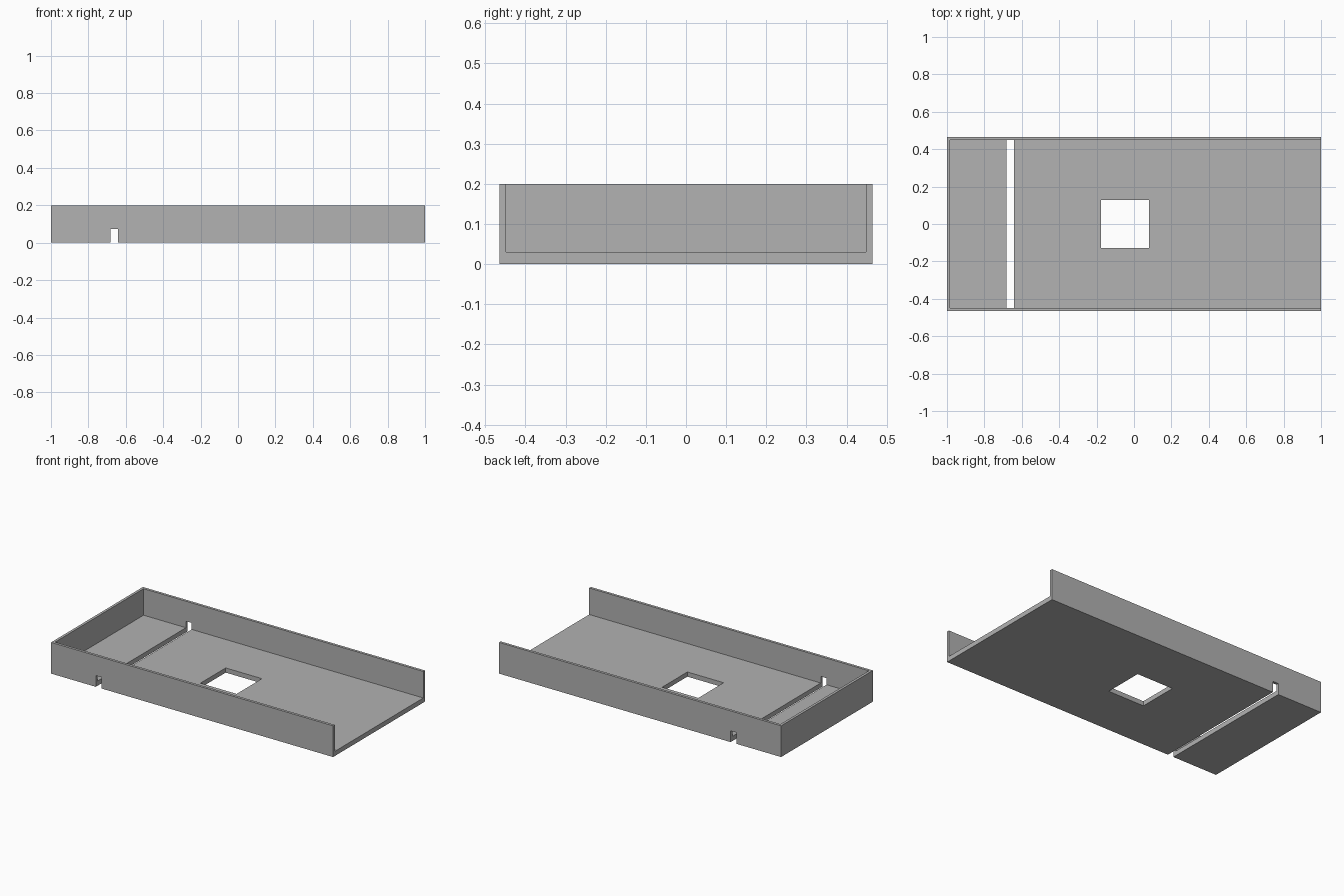
import bpy

cube = bpy.data.objects.get("Cube")
if cube:
    bpy.data.objects.remove(cube, do_unlink=True)

LENGTH, WIDTH, HEIGHT = 2.0, 0.93, 0.2
WALL, FLOOR = 0.017, 0.03

grey = bpy.data.materials.new("plain_grey")
grey.use_nodes = True
colour = (0.445, 0.445, 0.445, 1)
grey.diffuse_color = colour
grey.node_tree.nodes["Principled BSDF"].inputs["Base Color"].default_value = colour


def box(name, x, y, z):
    """Box spanning the given (low, high) ranges."""
    spans = (x, y, z)
    bpy.ops.mesh.primitive_cube_add(size=1, location=[sum(s) / 2 for s in spans])
    ob = bpy.context.object
    ob.name = name
    ob.scale = [s[1] - s[0] for s in spans]
    bpy.ops.object.transform_apply(location=True, rotation=False, scale=True)
    ob.data.materials.append(grey)
    return ob


def cut(target, cutter):
    """Subtract the cutter from the target, then discard it."""
    cutter.hide_render = True
    mod = target.modifiers.new("cut", 'BOOLEAN')
    mod.operation = 'DIFFERENCE'
    mod.solver = 'EXACT'
    mod.object = cutter
    bpy.context.view_layer.objects.active = target
    bpy.ops.object.modifier_apply(modifier=mod.name)
    bpy.data.objects.remove(cutter, do_unlink=True)


hx, hy = LENGTH / 2, WIDTH / 2

# Solid block that becomes the tray
tray = box("tray", (-hx, hx), (-hy, hy), (0, HEIGHT))

# Hollow interior, open at the top and at the +x end
cut(tray, box("interior_cutter", (-hx + WALL, hx + 1),
              (-hy + WALL, hy - WALL), (FLOOR, 1)))

# Cross slot through the floor and the foot of both side walls
cut(tray, box("slot_cutter", (-0.683, -0.642), (-1, 1), (-1, 0.072)))

# Square window in the floor
cut(tray, box("window_cutter", (-0.177, 0.08), (-0.128, 0.128), (-1, 0.1)))
